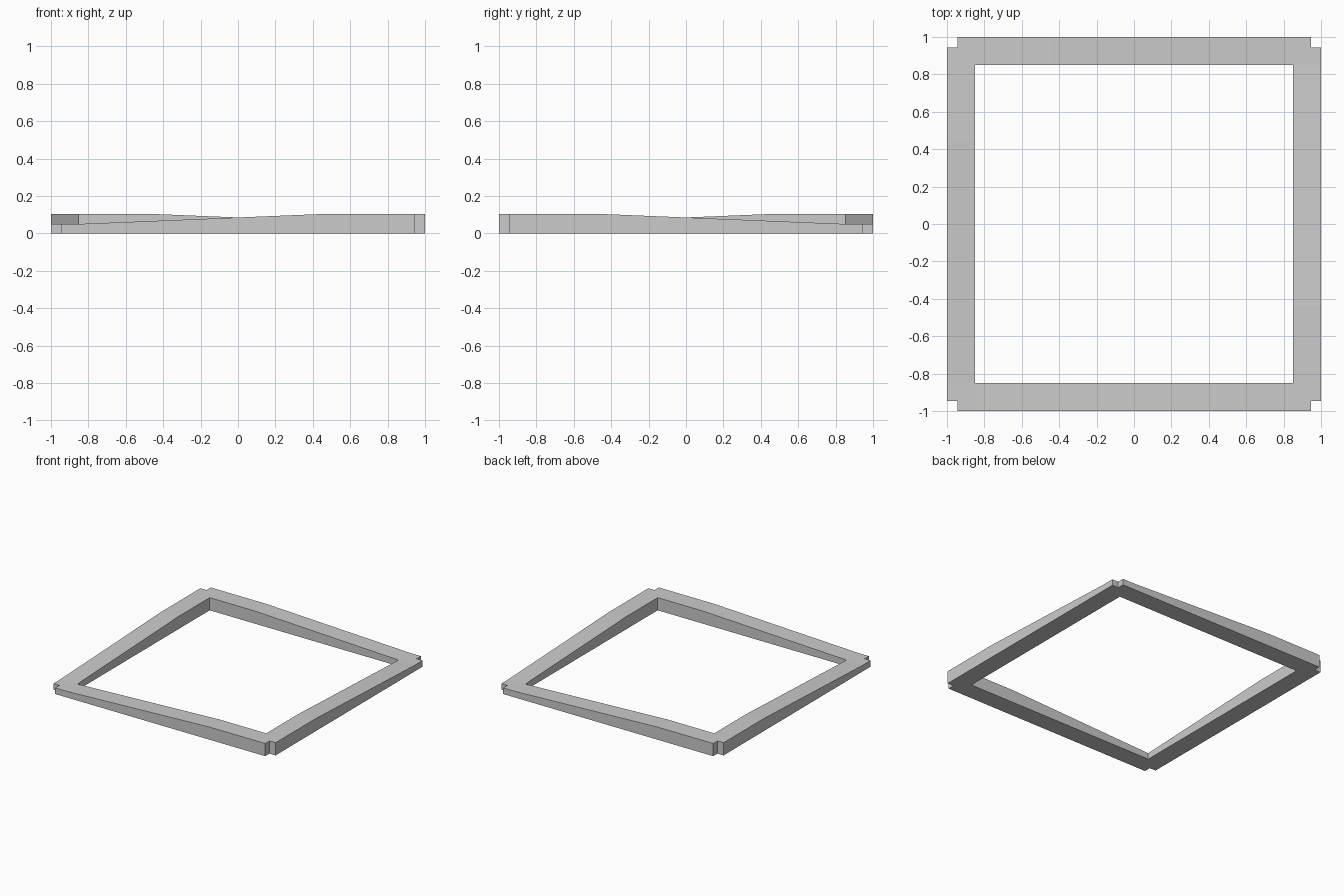
import bpy, bmesh

cube = bpy.data.objects.get("Cube")
if cube:
    bpy.data.objects.remove(cube, do_unlink=True)

OUTER, INNER, NOTCH = 1.0, 0.85, 0.945
LOW, HIGH, RAMP_END = 0.05, 0.103, 0.44

grey = bpy.data.materials.new("plain grey")
grey.use_nodes = True
colour = (0.6, 0.6, 0.6, 1)
grey.diffuse_color = colour
grey.node_tree.nodes["Principled BSDF"].inputs["Base Color"].default_value = colour


def top_height(x, y):
    """Each bar ramps from a low corner up to a high corner."""
    if abs(y) >= INNER - 0.001:
        s = x if y < 0 else -x
        if abs(x) >= INNER - 0.001:
            return LOW if x * y > 0 else HIGH
    else:
        s = -y if x > 0 else y
    t = (s + INNER) / (RAMP_END + INNER)
    return LOW + (HIGH - LOW) * min(max(t, 0), 1)


# Plan of the frame as grid cells, leaving out the opening and corner notches
half = [RAMP_END, INNER, NOTCH, OUTER]
steps = [-v for v in reversed(half)] + half
bm = bmesh.new()
grid = {(i, j): bm.verts.new((x, y, 0))
        for i, x in enumerate(steps) for j, y in enumerate(steps)}
for i in range(len(steps) - 1):
    for j in range(len(steps) - 1):
        cx = abs(steps[i] + steps[i + 1]) / 2
        cy = abs(steps[j] + steps[j + 1]) / 2
        in_opening = max(cx, cy) < INNER
        in_notch = min(cx, cy) > NOTCH
        if not in_opening and not in_notch:
            bm.faces.new([grid[i, j], grid[i + 1, j],
                          grid[i + 1, j + 1], grid[i, j + 1]])
bmesh.ops.delete(bm, geom=[v for v in bm.verts if not v.link_faces], context='VERTS')

# Raise the plan to the ramped top
raised = bmesh.ops.extrude_face_region(bm, geom=bm.faces[:], use_keep_orig=True)
for v in raised["geom"]:
    if isinstance(v, bmesh.types.BMVert):
        v.co.z = top_height(v.co.x, v.co.y)
bmesh.ops.recalc_face_normals(bm, faces=bm.faces[:])
bmesh.ops.dissolve_limit(bm, angle_limit=0.005, verts=bm.verts[:], edges=bm.edges[:])

mesh = bpy.data.meshes.new("square_frame")
bm.to_mesh(mesh)
bm.free()
mesh.materials.append(grey)
frame = bpy.data.objects.new("square_frame", mesh)
bpy.context.collection.objects.link(frame)
